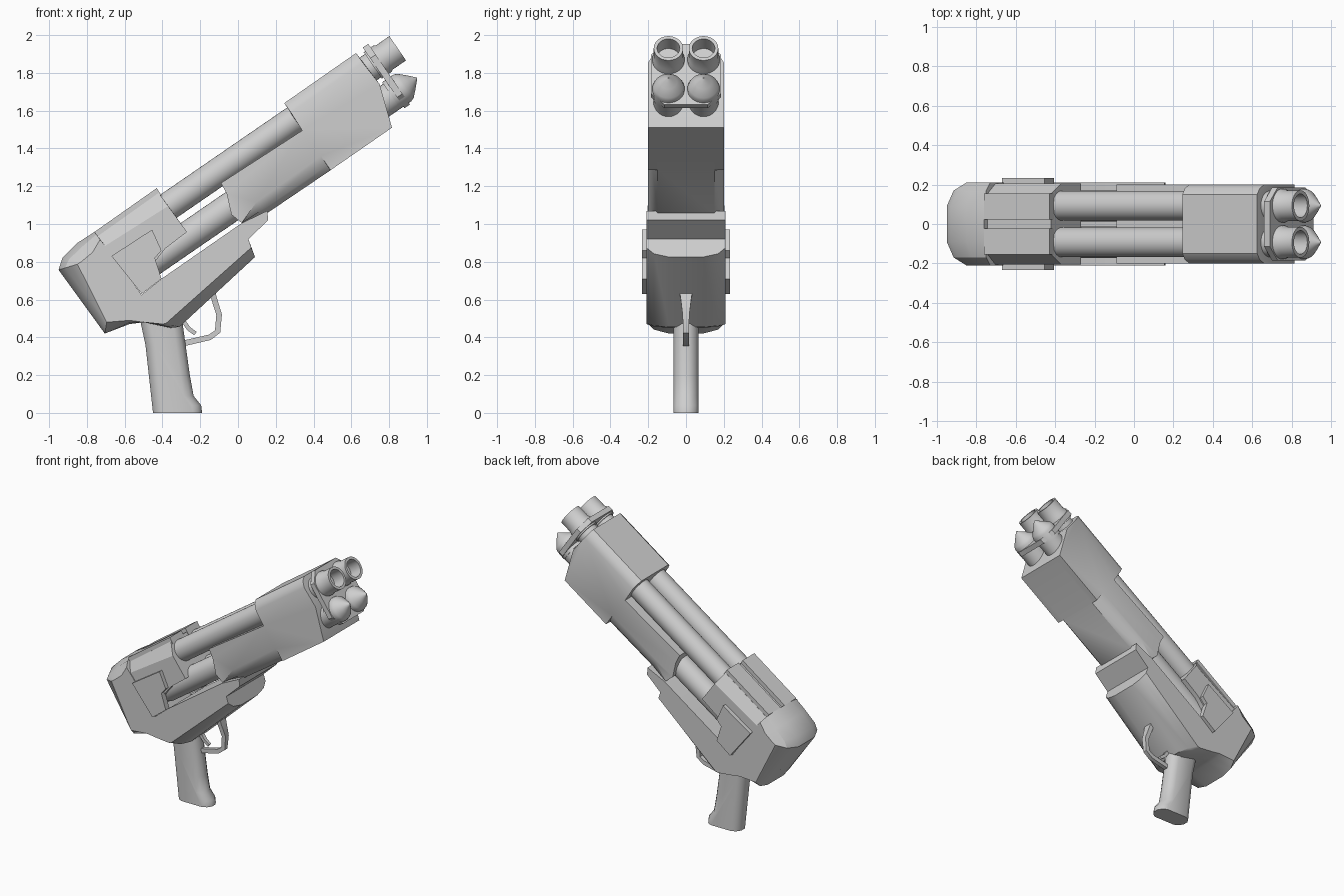
import bpy, bmesh, math
from mathutils import Vector

cube = bpy.data.objects.get("Cube")
if cube:
    bpy.data.objects.remove(cube, do_unlink=True)

grey = bpy.data.materials.new("plain_grey")
grey.use_nodes = True
COLOUR = (0.62, 0.62, 0.62, 1)
grey.diffuse_color = COLOUR
grey.node_tree.nodes["Principled BSDF"].inputs["Base Color"].default_value = COLOUR

# Barrel frame: u runs along the barrels, v is upward across them
TILT = math.radians(34.5)
C, S = math.cos(TILT), math.sin(TILT)


def tilted(u, v, y):
    return Vector((u * C - v * S, y, u * S + v * C))


def finish(name, bm, angle=32):
    bmesh.ops.recalc_face_normals(bm, faces=bm.faces)
    mesh = bpy.data.meshes.new(name)
    bm.to_mesh(mesh)
    bm.free()
    mesh.materials.append(grey)
    obj = bpy.data.objects.new(name, mesh)
    bpy.context.collection.objects.link(obj)
    bpy.ops.object.select_all(action='DESELECT')
    obj.select_set(True)
    bpy.context.view_layer.objects.active = obj
    bpy.ops.object.shade_smooth_by_angle(angle=math.radians(angle))
    return obj


def loft(name, rings, closed=False, angle=32):
    """Skin rings of points; cap the ends unless the rings join up."""
    bm = bmesh.new()
    loops = [[bm.verts.new(p) for p in ring] for ring in rings]
    n = len(loops[0])
    pairs = list(zip(loops, loops[1:]))
    if closed:
        pairs.append((loops[-1], loops[0]))
    for a, b in pairs:
        for i in range(n):
            j = (i + 1) % n
            bm.faces.new((a[i], a[j], b[j], b[i]))
    if not closed:
        bm.faces.new(loops[0])
        bm.faces.new(loops[-1])
    return finish(name, bm, angle)


def slab(name, points, layers, moves={}, centre=0, angle=32):
    """Side profile widened along y; the moved points shape its rounded flanks."""
    sides = [(-y, f) for y, f in reversed(layers)] + layers
    rings = []
    for y, f in sides:
        ring = []
        for i, (x, z) in enumerate(points):
            dx, dz = moves.get(i, (0, 0))
            ring.append((x + dx * f, y + centre, z + dz * f))
        rings.append(ring)
    return loft(name, rings, angle=angle)


def turned(name, profile, v, y, closed=False, sides=32):
    rings = []
    for u, r in profile:
        rings.append([tilted(u, v + r * math.sin(2 * math.pi * k / sides),
                             y + r * math.cos(2 * math.pi * k / sides))
                      for k in range(sides)])
    return loft(name, rings, closed)


def strap(name, path, thick):
    """Bent strip given as x, z and half width."""
    rings = []
    for i, (x, z, w) in enumerate(path):
        a, b = path[max(i - 1, 0)], path[min(i + 1, len(path) - 1)]
        d = Vector((b[0] - a[0], b[1] - a[1])).normalized() * thick / 2
        rings.append([(x - d.y, -w, z + d.x), (x - d.y, w, z + d.x),
                      (x + d.y, w, z - d.x), (x + d.y, -w, z - d.x)])
    return loft(name, rings)


# Receiver with rounded back and chamfered underside
slab("receiver",
     [(-.95, .757), (-.93, .82), (-.85, .9), (-.76, .958), (-.66, .83),
      (-.51, .625), (-.405, .71), (.02, 1.005), (.155, 1.07), (.16, 1.02),
      (.055, .92), (.09, .825), (-.31, .455), (-.36, .45), (-.5, .48),
      (-.575, .47), (-.705, .42)],
     [(.09, 0), (.17, .35), (.21, 1)],
     {0: (.1, .03), 1: (.1, -.02), 2: (.08, -.05), 3: (.03, -.04),
      11: (-.02, .05), 12: (-.07, .02), 13: (-.04, .02),
      15: (0, .02), 16: (.01, .06)})

# Front shroud and the lower housing behind it
slab("front_shroud",
     [(.245, 1.64), (.625, 1.905), (.75, 1.74), (.815, 1.51), (.49, 1.285),
      (.489, 1.284), (.155, 1.058), (.02, 1.005), (-.035, 1.05),
      (-.06, 1.16), (-.09, 1.217), (.34, 1.495)],
     [(.15, 0), (.18, .35), (.2, 1)],
     {0: (.035, -.05), 1: (.035, -.05), 5: (-.05, .075), 6: (-.057, .058)})

# Rear block holding the barrels
slab("rear_block",
     [(-.75, .93), (-.42, 1.165), (-.27, .958), (-.385, .87), (-.44, .8),
      (-.5, .68), (-.66, .83)],
     [(.155, 0), (.205, 1)], {0: (.04, -.05), 1: (.05, -.07)})

for side, s in (("right", -1), ("left", 1)):
    # Raised rib and side plate
    slab(side + "_top_rib",
         [(-.76, .958), (-.43, 1.19), (-.405, 1.15), (-.735, .92)],
         [(.066, 0)], centre=s * .088)
    slab(side + "_side_plate",
         [(-.67, .83), (-.455, .97), (-.405, .86), (-.44, .82),
          (-.405, .71), (-.51, .63)], [(.02, 0)], centre=s * .214)
    # Barrels
    y = s * .093
    turned(side + "_upper_barrel", [(.2, .075), (1.7, .075)], 1.11, y)
    turned(side + "_lower_barrel", [(.04, .08), (1.68, .08)], .92, y)
    # Open upper muzzles, pointed lower muzzles
    turned(side + "_upper_muzzle",
           [(1.63, .06), (1.63, .085), (1.69, .085), (1.705, .078),
            (1.79, .078), (1.79, .06), (1.71, .06)], 1.112, y, closed=True)
    turned(side + "_lower_muzzle",
           [(1.62, .085), (1.69, .085), (1.71, .078), (1.745, .045),
            (1.785, .003)], .925, y)

# Muzzle plate with cut corners
half_v, half_y, cut = .195, .185, .07
corners = [(half_v, half_y - cut), (half_v - cut, half_y)]
outline = (corners + [(-v, y) for v, y in reversed(corners)]
           + [(-v, -y) for v, y in corners] + [(v, -y) for v, y in reversed(corners)])
loft("muzzle_plate", [[tilted(u, 1.025 + v, y) for v, y in outline]
                      for u in (1.64, 1.675)])

# Grip, trigger guard and trigger
slab("grip",
     [(-.52, .5), (-.49, .36), (-.45, 0), (-.19, 0), (-.195, .04),
      (-.235, .09), (-.255, .2), (-.29, .45), (-.29, .52)],
     [(.02, 0), (.05, .4), (.065, 1)],
     {0: (.05, 0), 1: (.05, 0), 2: (.05, 0), 3: (-.05, 0), 4: (-.05, 0),
      5: (-.05, 0), 6: (-.05, 0), 7: (-.05, 0), 8: (-.05, 0)}, angle=40)
strap("trigger_guard",
      [(-.14, .66, .036), (-.125, .6, .028), (-.1, .52, .018),
       (-.108, .43, .015), (-.15, .4, .015), (-.28, .37, .015)], .03)
strap("trigger",
      [(-.31, .54, .015), (-.285, .48, .015), (-.26, .445, .013),
       (-.225, .42, .01)], .022)
